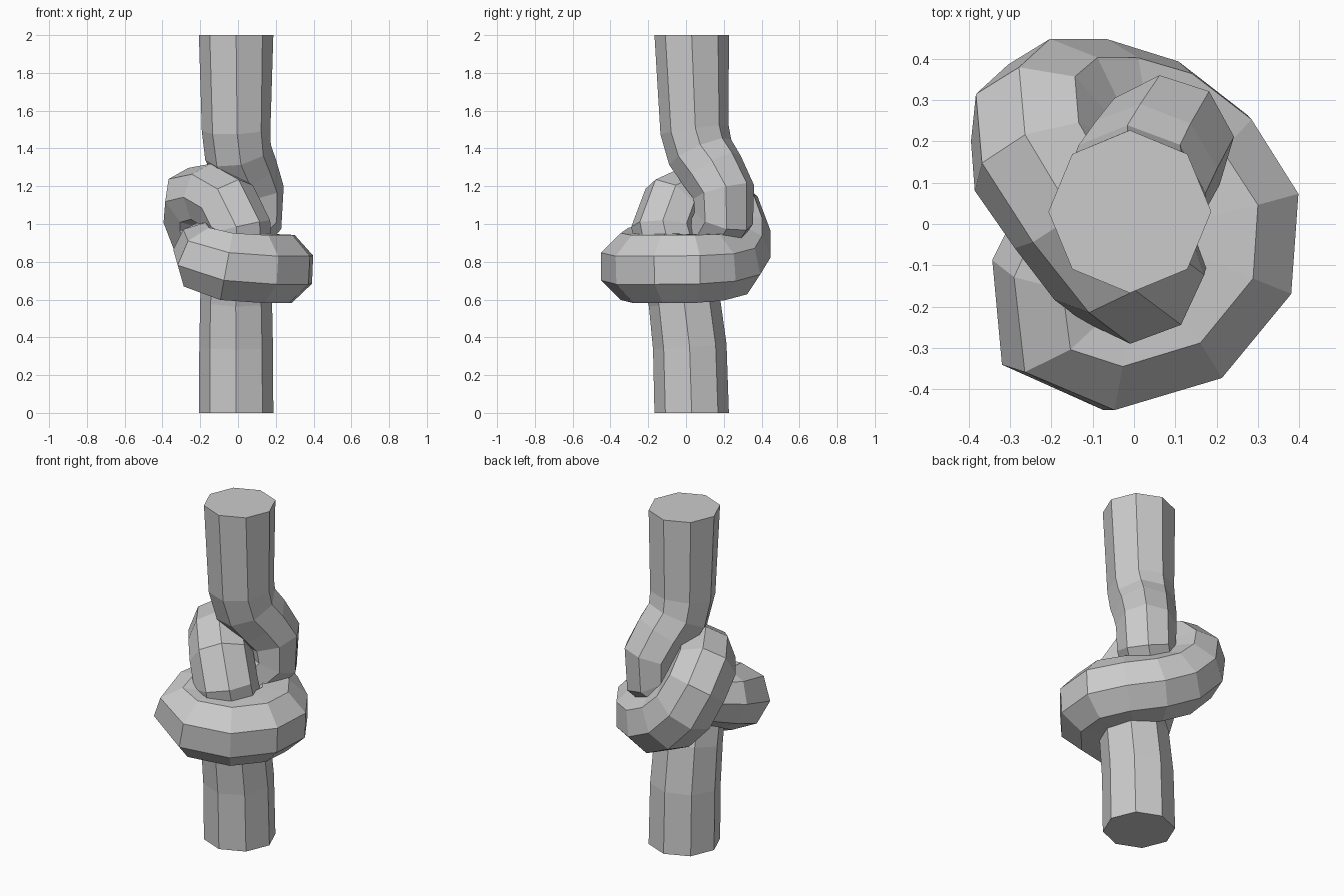
import bpy, bmesh
from math import cos, sin, pi, atan2
from mathutils import Vector

if "Cube" in bpy.data.objects:
    bpy.data.objects.remove(bpy.data.objects["Cube"])

SIDES = 8
STEP = 2 * pi / SIDES

# Centre line of the overhand knot: x, y, z, radius
path = [
    (-0.01, 0.03, 0.00, .197), (-0.01, 0.02, 0.35, .195),    # lower end
    (-0.01, -0.01, 0.60, .19), (0.00, -0.08, 0.84, .18),
    (0.00, -0.115, 0.98, .175), (-0.06, -0.07, 1.10, .175),  # over the top
    (-0.15, 0.04, 1.15, .17), (-0.22, 0.15, 1.135, .18),
    (-0.225, 0.23, 1.06, .18), (-0.18, 0.265, 0.95, .185),   # down the back
    (-0.08, 0.26, 0.85, .19), (0.04, 0.225, 0.79, .19),
    (0.15, 0.14, 0.77, .19), (0.22, 0.03, 0.765, .195),      # round the ring
    (0.21, -0.10, 0.765, .195), (0.11, -0.22, 0.765, .195),
    (-0.06, -0.27, 0.775, .195), (-0.17, -0.235, 0.81, .185),
    (-0.18, -0.11, 0.85, .165),                              # tucked inside
    (-0.12, 0.03, 0.89, .15), (0.00, 0.14, 0.94, .15),
    (0.08, 0.20, 1.03, .16), (0.08, 0.20, 1.17, .165),       # up and out
    (0.04, 0.14, 1.28, .172), (0.00, 0.075, 1.38, .178),
    (-0.01, 0.045, 1.50, .182), (-0.01, 0.03, 2.00, .197),   # upper end
]
P = [Vector(p[:3]) for p in path]
N = len(P)

# Tangents: vertical at both ends, bisecting elsewhere
T = [Vector((0, 0, 1))]
for i in range(1, N - 1):
    T.append(((P[i] - P[i - 1]).normalized() + (P[i + 1] - P[i]).normalized()).normalized())
T.append(Vector((0, 0, 1)))

# Frames carried along the path without twist
U = [Vector((1, 0, 0))]
for i in range(1, N):
    u = T[i - 1].rotation_difference(T[i]) @ U[-1]
    U.append((u - T[i] * u.dot(T[i])).normalized())


def roll_to(i, direction, offset):
    a = atan2(direction.dot(T[i].cross(U[i])), direction.dot(U[i])) + offset
    return (a + STEP / 2) % STEP - STEP / 2


# Roll so that corners line up at both ends and flats face out on the ring
X, Z = Vector((1, 0, 0)), Vector((0, 0, 1))
keys = [(0, 0.0), (12, roll_to(12, Z, STEP / 2)),
        (16, roll_to(16, Z, STEP / 2)), (N - 1, roll_to(N - 1, X, 0))]

# Smallest roll change between keys, accumulated along the path
rolls = [0.0]
for (a, ra), (b, rb) in zip(keys, keys[1:]):
    d = (rb - ra + STEP / 2) % STEP - STEP / 2
    start = rolls[-1]
    rolls += [start + d * (i - a) / (b - a) for i in range(a + 1, b + 1)]

# Faceted rope skin
bm = bmesh.new()
rings = []
for i in range(N):
    v = T[i].cross(U[i])
    angles = [rolls[i] + k * STEP for k in range(SIDES)]
    rings.append([bm.verts.new(P[i] + path[i][3] * (cos(a) * U[i] + sin(a) * v))
                  for a in angles])
for r0, r1 in zip(rings, rings[1:]):
    for k in range(SIDES):
        n = (k + 1) % SIDES
        bm.faces.new((r0[k], r0[n], r1[n], r1[k]))
bm.faces.new(rings[0][::-1])
bm.faces.new(rings[-1])
bmesh.ops.recalc_face_normals(bm, faces=bm.faces)

mesh = bpy.data.meshes.new("knotted_rope")
bm.to_mesh(mesh)
bm.free()
rope = bpy.data.objects.new("knotted_rope", mesh)
bpy.context.collection.objects.link(rope)
